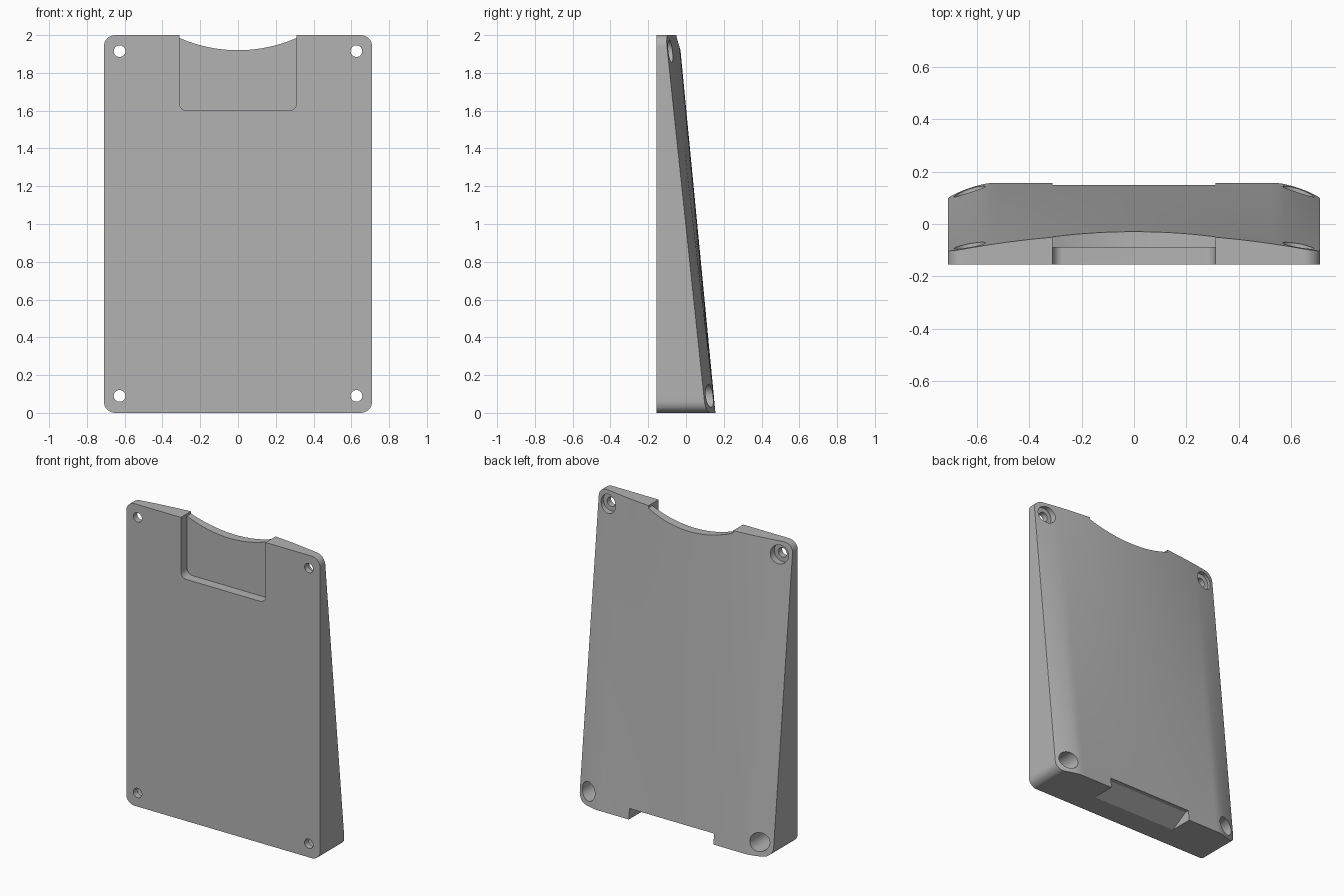
import bpy, bmesh, math
from mathutils import Vector

if "Cube" in bpy.data.objects:
    bpy.data.objects.remove(bpy.data.objects["Cube"])

W, H, FRONT = 0.71, 2.0, -0.155

grey = bpy.data.materials.new("plain grey")
grey.diffuse_color = (0.45, 0.45, 0.45, 1)
grey.use_nodes = True
grey.node_tree.nodes["Principled BSDF"].inputs["Base Color"].default_value = grey.diffuse_color


def make_object(name, bm):
    bmesh.ops.recalc_face_normals(bm, faces=bm.faces)
    mesh = bpy.data.meshes.new(name)
    bm.to_mesh(mesh)
    bm.free()
    mesh.materials.append(grey)
    obj = bpy.data.objects.new(name, mesh)
    bpy.context.collection.objects.link(obj)
    return obj


def prism(name, points, offset):
    """Close a planar outline and extrude it by an offset."""
    bm = bmesh.new()
    face = bm.faces.new([bm.verts.new(p) for p in points])
    out = bmesh.ops.extrude_face_region(bm, geom=[face])
    moved = [g for g in out["geom"] if isinstance(g, bmesh.types.BMVert)]
    bmesh.ops.translate(bm, verts=moved, vec=Vector(offset))
    return make_object(name, bm)


def arc(cx, cz, r, a0, a1, n):
    angles = [math.radians(a0 + (a1 - a0) * i / n) for i in range(n + 1)]
    return [(cx + r * math.cos(a), cz + r * math.sin(a)) for a in angles]


def y_prism(name, outline, y0, y1):
    return prism(name, [(x, y0, z) for x, z in outline], (0, y1 - y0, 0))


def combine(target, tool, operation):
    mod = target.modifiers.new("cut", 'BOOLEAN')
    mod.operation = operation
    mod.solver = 'EXACT'
    mod.object = tool
    bpy.context.view_layer.objects.active = target
    bpy.ops.object.modifier_apply(modifier=mod.name)
    bpy.data.objects.remove(tool, do_unlink=True)


def back_y(x, z):
    """Flat back with rolled shoulders at the base, blending to one arc on top."""
    t, ax = z / H, abs(x)
    base = 0.156 - 0.052 * (max(0, ax - 0.55) / 0.16) ** 1.4
    top = -0.037 - 0.070 * (ax / W) ** 2
    return base * (1 - t) + top * t


# wedge body, oversized before trimming
NX, NZ = 60, 14
bm = bmesh.new()
sides = []
for back in (False, True):
    grid = []
    for j in range(NZ + 1):
        z = -0.05 + (H + 0.1) * j / NZ
        row = []
        for i in range(NX + 1):
            x = -0.75 + 1.5 * i / NX
            row.append(bm.verts.new((x, back_y(x, z) if back else FRONT, z)))
        grid.append(row)
    sides.append(grid)
    for j in range(NZ):
        for i in range(NX):
            bm.faces.new((grid[j][i], grid[j][i + 1], grid[j + 1][i + 1], grid[j + 1][i]))
f, b = sides
for j in (0, NZ):
    for i in range(NX):
        bm.faces.new((f[j][i], f[j][i + 1], b[j][i + 1], b[j][i]))
for i in (0, NX):
    for j in range(NZ):
        bm.faces.new((f[j][i], f[j + 1][i], b[j + 1][i], b[j][i]))
bmesh.ops.dissolve_limit(bm, angle_limit=0.0001, verts=bm.verts, edges=bm.edges)
body = make_object("wedge_back_cover", bm)

# rounded outline
r = 0.06
outline = (arc(W - r, r, r, -90, 0, 8) + arc(W - r, H - r, r, 0, 90, 8)
           + arc(r - W, H - r, r, 90, 180, 8) + arc(r - W, r, r, 180, 270, 8))
combine(body, y_prism("outline_trim", outline, -0.4, 0.4), 'INTERSECT')

# front pocket, open at the top
p, pr = 0.31, 0.04
pocket = (arc(pr - p, 1.60 + pr, pr, 180, 270, 6)
          + arc(p - pr, 1.60 + pr, pr, 270, 360, 6) + [(p, 2.2), (-p, 2.2)])
combine(body, y_prism("pocket_cutter", pocket, -0.4, -0.09), 'DIFFERENCE')

# finger scoop in the top edge
R = 0.772
half = math.degrees(math.asin(p / R))
scoop = arc(0, 1.92 + R, R, 270 - half, 270 + half, 24) + [(p, 2.2), (-p, 2.2)]
combine(body, y_prism("scoop_cutter", scoop, -0.4, 0.4), 'DIFFERENCE')

# wedge shaped notch under the back edge
notch = [(-p, -0.014, -0.008), (-p, 0.12, 0.07), (-p, 0.4, 0.07), (-p, 0.4, -0.008)]
combine(body, prism("notch_cutter", notch, (2 * p, 0, 0)), 'DIFFERENCE')

# screw holes with counterbores from the back
for x in (-0.627, 0.627):
    for z in (0.09, 1.915):
        for radius, start in ((0.031, -0.4), (0.06, -0.115)):
            circle = arc(x, z, radius, 0, 360, 32)[:-1]
            combine(body, y_prism("hole_cutter", circle, start, 0.4), 'DIFFERENCE')

bpy.ops.object.select_all(action='DESELECT')
body.select_set(True)
bpy.context.view_layer.objects.active = body
bpy.ops.object.shade_smooth_by_angle(angle=math.radians(25))
